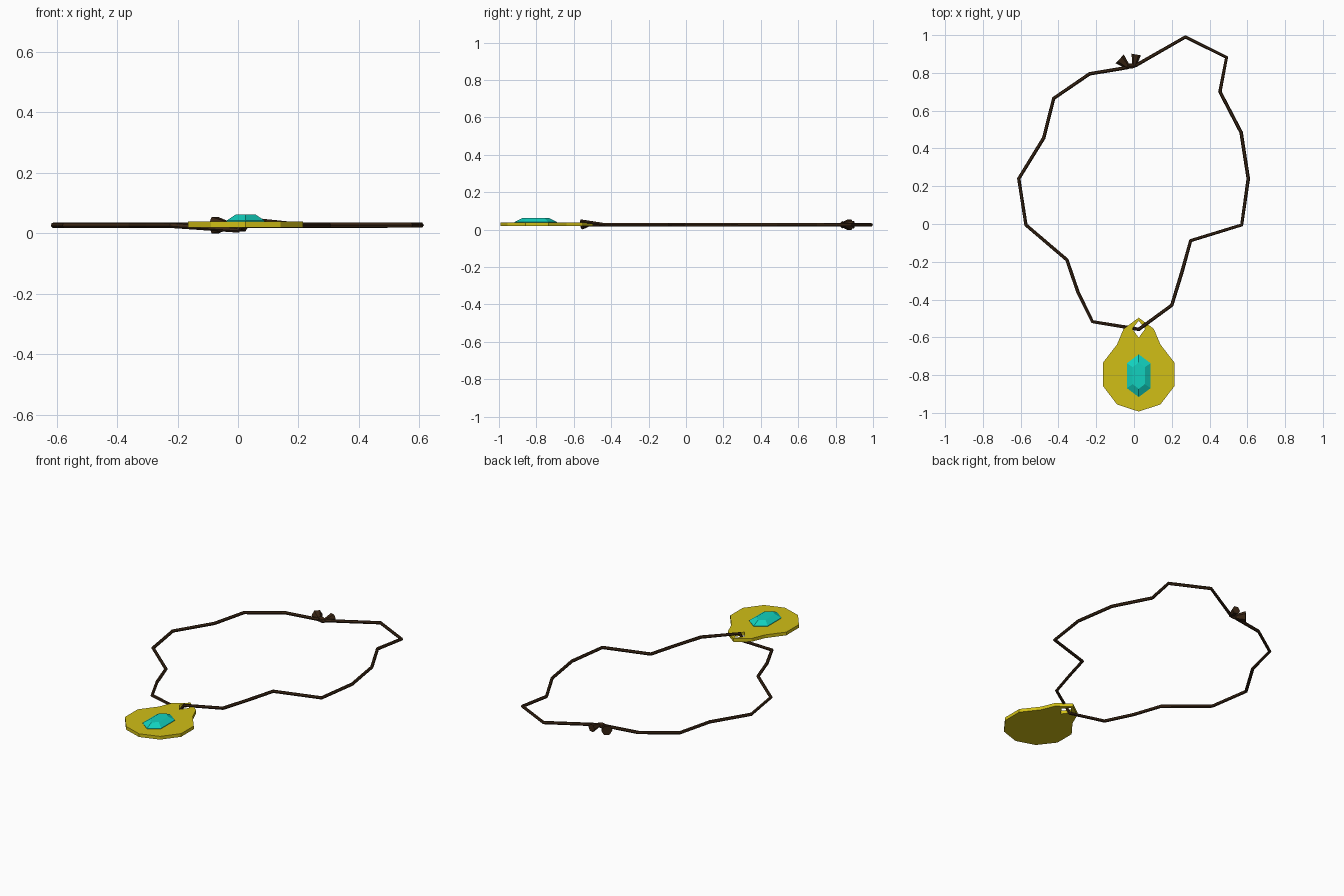
import bpy, bmesh
from mathutils import Vector

if "Cube" in bpy.data.objects:
    bpy.data.objects.remove(bpy.data.objects["Cube"])


def material(name, rgb):
    m = bpy.data.materials.new(name)
    m.diffuse_color = (*rgb, 1)
    m.use_nodes = True
    m.node_tree.nodes["Principled BSDF"].inputs["Base Color"].default_value = m.diffuse_color
    return m


leather = material("dark brown leather", (0.042, 0.019, 0.007))
gold = material("yellow gold", (0.64, 0.52, 0.008))
teal = material("teal gem", (0.006, 0.64, 0.52))


def add(name, mesh, mat):
    mesh.materials.clear()
    mesh.materials.append(mat)
    ob = bpy.data.objects.new(name, mesh)
    bpy.context.collection.objects.link(ob)
    return ob


def curve_mesh(name, splines, mat, **settings):
    """Cyclic poly curves turned into a flat-shaded mesh."""
    cu = bpy.data.curves.new(name, 'CURVE')
    for key, value in settings.items():
        setattr(cu, key, value)
    for pts in splines:
        s = cu.splines.new('POLY')
        s.points.add(len(pts) - 1)
        for p, co in zip(s.points, pts):
            p.co = (*co, 1)
        s.use_cyclic_u = True
        s.use_smooth = False
    tmp = bpy.data.objects.new(name + "_curve", cu)
    bpy.context.collection.objects.link(tmp)
    bpy.context.view_layer.update()
    mesh = bpy.data.meshes.new_from_object(
        tmp.evaluated_get(bpy.context.evaluated_depsgraph_get()))
    bpy.data.objects.remove(tmp)
    mesh.name = name
    return add(name, mesh, mat)


def loft(name, rings, mat):
    """Join equal rings of points and cap both ends."""
    bm = bmesh.new()
    vs = [[bm.verts.new(p) for p in r] for r in rings]
    n = len(vs[0])
    for a, b in zip(vs, vs[1:]):
        for i in range(n):
            j = (i + 1) % n
            bm.faces.new((a[i], a[j], b[j], b[i]))
    bm.faces.new(vs[0][::-1])
    bm.faces.new(vs[-1])
    bmesh.ops.recalc_face_normals(bm, faces=bm.faces)
    mesh = bpy.data.meshes.new(name)
    bm.to_mesh(mesh)
    bm.free()
    return add(name, mesh, mat)


# Cord: flat loop that dips under the pendant and comes up through its hole
Z = 0.026
loop = [(0.20, -0.43), (0.255, -0.25), (0.30, -0.088), (0.57, -0.005),
        (0.605, 0.24), (0.567, 0.485), (0.455, 0.70), (0.49, 0.882),
        (0.272, 0.99), (0.01, 0.84), (-0.055, 0.825), (-0.235, 0.795),
        (-0.425, 0.665), (-0.478, 0.455), (-0.61, 0.24), (-0.572, -0.005),
        (-0.355, -0.19), (-0.297, -0.36), (-0.22, -0.517)]
path = [(x, y, Z) for x, y in loop]
path += [(0.0, -0.553, 0.0095), (0.025, -0.558, 0.046)]
curve_mesh("cord", [path], leather, dimensions='3D', bevel_depth=0.0095,
           bevel_resolution=1, use_fill_caps=True)

# Pendant: mirrored half outline with a diamond hole
CX = 0.025
half = [(0.08, -0.555), (0.115, -0.638), (0.19, -0.735),
        (0.19, -0.857), (0.115, -0.955)]
outline = ([(CX, -0.496, 0)] + [(CX + x, y, 0) for x, y in half]
           + [(CX, -0.993, 0)] + [(CX - x, y, 0) for x, y in reversed(half)])
hole = [(CX, -0.512, 0), (CX - 0.034, -0.555, 0),
        (CX, -0.602, 0), (CX + 0.034, -0.555, 0)]
pendant = curve_mesh("pendant", [outline, hole], gold, dimensions='2D',
                     fill_mode='BOTH', extrude=0.010)
pendant.location.z = 0.028


# Gem: long hexagon rising to a smaller flat table
def hexagon(w, tip, side, z, cy=-0.803):
    return [(CX + x, cy + y, z) for x, y in
            ((0, tip), (w, side), (w, -side), (0, -tip), (-w, -side), (-w, side))]


loft("gem", [hexagon(0.063, 0.113, 0.066, 0.035),
             hexagon(0.063, 0.113, 0.066, 0.041),
             hexagon(0.032, 0.070, 0.045, 0.062)], teal)


# Knot with two flared cord ends
def flare(name, start, end, r0, r1):
    a, b = Vector((*start, Z)), Vector((*end, Z))
    side = (b - a).normalized().cross(Vector((0, 0, 1)))

    def ring(c, r):
        return [c + side * (u * r) + Vector((0, 0, v * r * 0.85)) for u, v in
                ((1, 0), (.5, 1), (-.5, 1), (-1, 0), (-.5, -1), (-.5 + 1, -1))]
    loft(name, [ring(a, r0), ring(b, r1)], leather)


flare("left_cord_end", (-0.025, 0.825), (-0.076, 0.874), 0.010, 0.032)
flare("right_cord_end", (0.0, 0.832), (0.012, 0.897), 0.010, 0.025)
bm = bmesh.new()
bmesh.ops.create_icosphere(bm, subdivisions=1, radius=1)
bmesh.ops.scale(bm, vec=(0.034, 0.015, 0.020), verts=bm.verts)
bmesh.ops.translate(bm, vec=(-0.018, 0.836, Z), verts=bm.verts)
knot = bpy.data.meshes.new("knot")
bm.to_mesh(knot)
bm.free()
add("knot", knot, leather)
